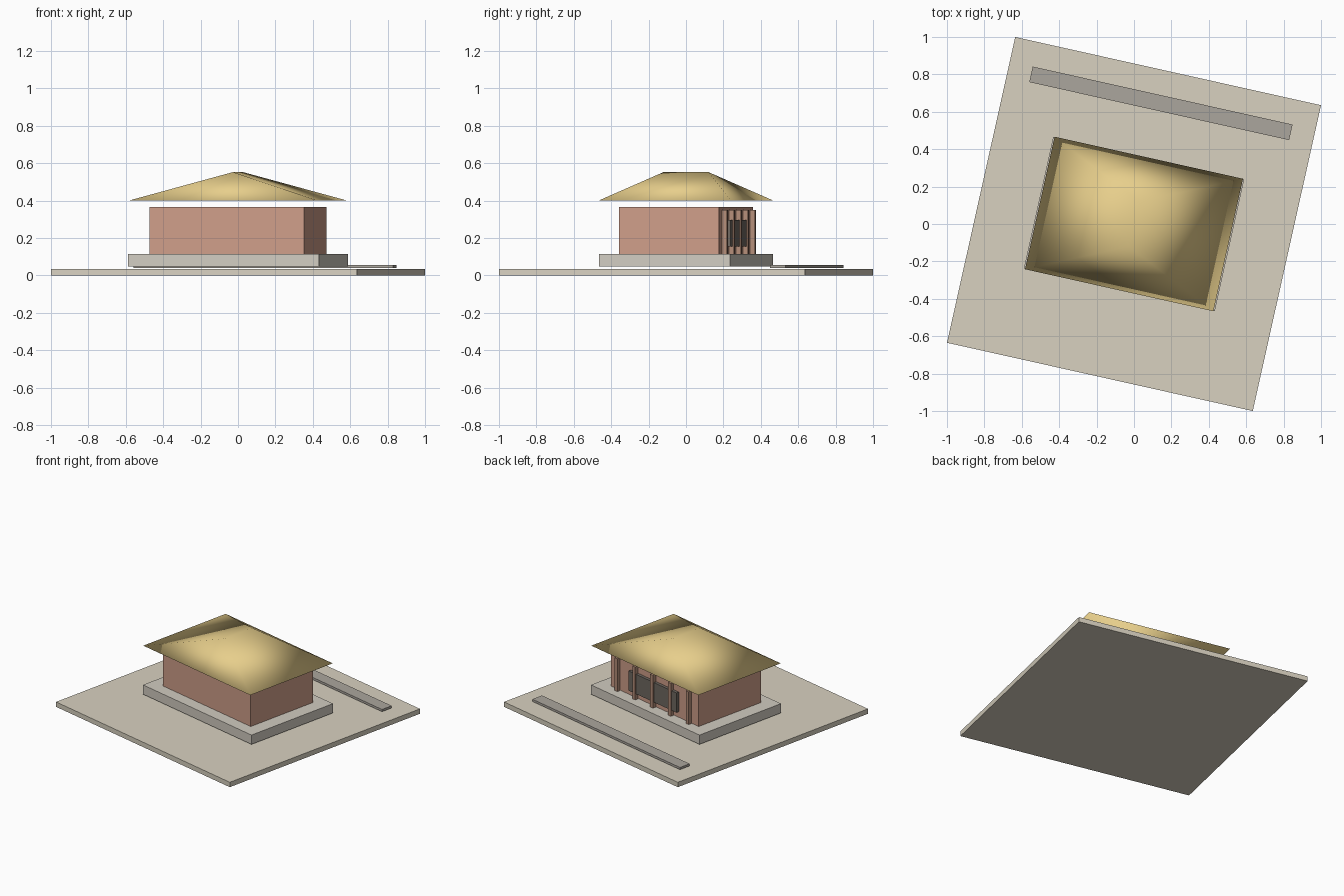
import bpy, math

if "Cube" in bpy.data.objects:
    bpy.data.objects.remove(bpy.data.objects["Cube"])

YAW = math.radians(-12.58)  # the whole model is turned on its plot


def material(name, rgb):
    m = bpy.data.materials.new(name)
    m.diffuse_color = (*rgb, 1)
    m.use_nodes = True
    m.node_tree.nodes["Principled BSDF"].inputs["Base Color"].default_value = m.diffuse_color
    return m


TAN = material("tan_ground", (0.69, 0.64, 0.53))
STONE = material("plinth_stone", (0.64, 0.60, 0.53))
PAVING = material("dark_paving", (0.41, 0.38, 0.34))
BRICK = material("red_wall", (0.62, 0.34, 0.25))
GOLD = material("gold_roof", (0.80, 0.62, 0.26))
WOOD = material("brown_wood", (0.46, 0.27, 0.19))
DARK = material("dark_panel", (0.16, 0.14, 0.12))


def solid(name, verts, faces, mat):
    me = bpy.data.meshes.new(name)
    me.from_pydata(verts, [], faces)
    me.materials.append(mat)
    ob = bpy.data.objects.new(name, me)
    ob.rotation_euler.z = YAW
    bpy.context.collection.objects.link(ob)
    return ob


def box(name, u, v, z0, z1, width, depth, mat):
    a, b = width / 2, depth / 2
    ring = [(u - a, v - b), (u + a, v - b), (u + a, v + b), (u - a, v + b)]
    verts = [(x, y, z) for z in (z0, z1) for x, y in ring]
    faces = [(3, 2, 1, 0), (4, 5, 6, 7)]
    faces += [(i, (i + 1) % 4, (i + 1) % 4 + 4, i + 4) for i in range(4)]
    return solid(name, verts, faces, mat)


# Ground slab, plinth, path and hall body
box("ground_slab", 0, 0, 0, 0.035, 1.675, 1.675, TAN)
box("plinth", 0, 0, 0.048, 0.115, 1.046, 0.718, STONE)
box("path_strip", 0, 0.661, 0.040, 0.056, 1.423, 0.085, PAVING)
box("hall_walls", 0, 0, 0.115, 0.366, 0.845, 0.548, BRICK)

# Colonnade and dark screen on the back wall
for i in range(5):
    box(f"column_{i + 1}", (i - 2) * 0.172, 0.290, 0.115, 0.350, 0.026, 0.026, WOOD)
box("lattice_panel", 0, 0.284, 0.155, 0.296, 0.46, 0.022, DARK)

# Hipped roof, ridge running front to back
a, b, r = 0.516, 0.363, 0.123
roof = solid("hipped_roof",
             [(-a, -b, 0.40), (a, -b, 0.40), (a, b, 0.40), (-a, b, 0.40),
              (0, -r, 0.552), (0, r, 0.552)],
             [(3, 2, 1, 0), (0, 1, 4), (1, 2, 5, 4), (2, 3, 5), (3, 0, 4, 5)], GOLD)
roof.data.polygons.foreach_set("use_smooth", [True] * len(roof.data.polygons))
